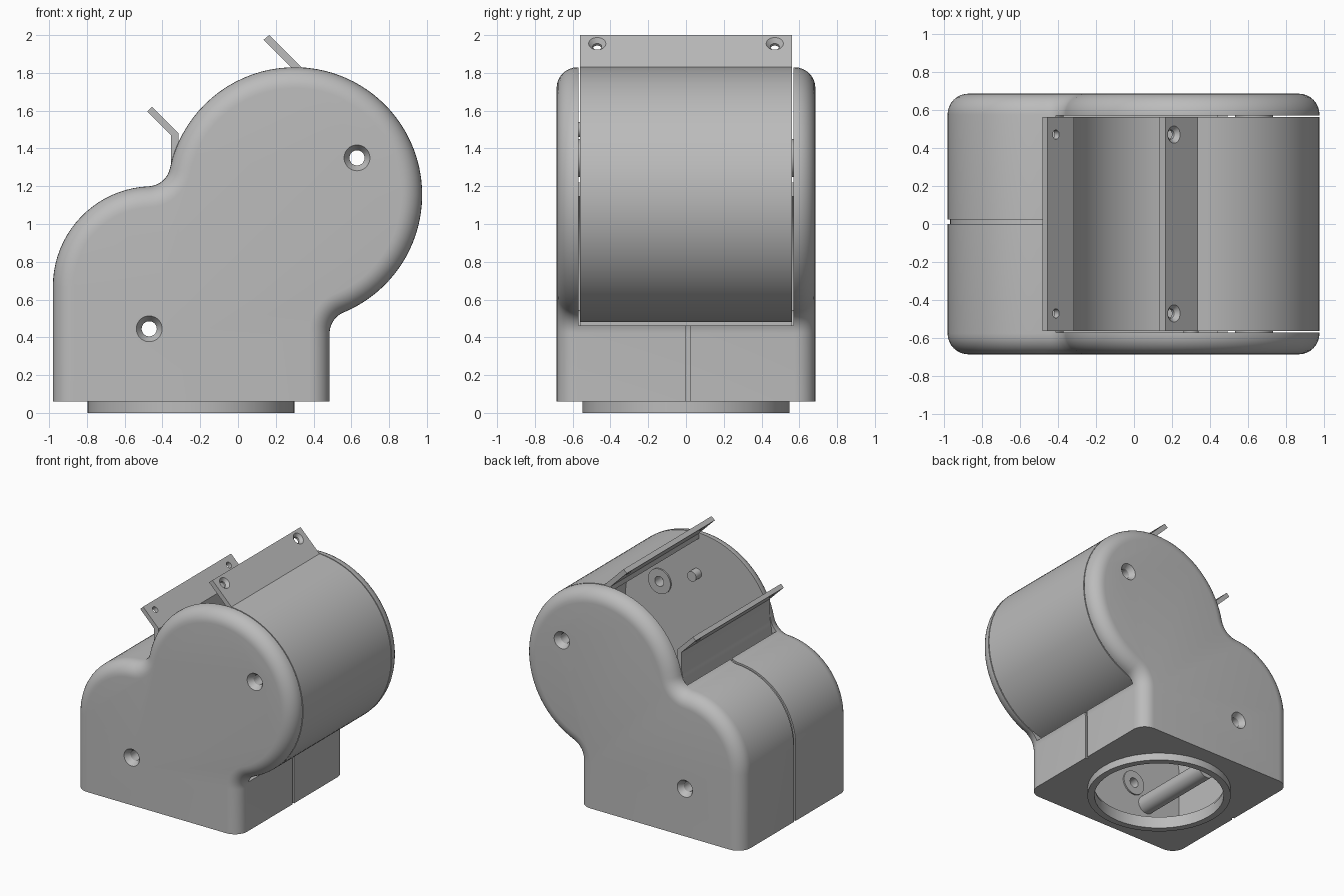
import bpy, bmesh, math
from mathutils import Vector

if "Cube" in bpy.data.objects:
    bpy.data.objects.remove(bpy.data.objects["Cube"])

# One flat grey plastic
grey = bpy.data.materials.new("grey plastic")
grey.use_nodes = True
grey.diffuse_color = (0.5, 0.5, 0.5, 1)
grey.node_tree.nodes["Principled BSDF"].inputs["Base Color"].default_value = (0.5, 0.5, 0.5, 1)

LOW, BIG = Vector((-0.45, 0.67)), Vector((0.3, 1.155))   # shoulder and drum centres (x, z)
LOW_R, BIG_R, FILLET = 0.53, 0.675, 0.12
RIGHT, FLOOR, PLATE = 0.485, 0.06, 0.57
SCREWS = [(0.63, 1.35), (-0.47, 0.445)]


def arc(c, r, a0, a1, n):
    angles = [a0 + (a1 - a0) * i / n for i in range(n + 1)]
    return [(c[0] + r * math.cos(a), c[1] + r * math.sin(a)) for a in angles]


def heading(a, b):
    return math.atan2(b[1] - a[1], b[0] - a[0])


def loft(name, rings):
    """Closed solid through rings of (y, [(x, z), ...])."""
    bm = bmesh.new()
    loops = [[bm.verts.new((x, y, z)) for x, z in pts] for y, pts in rings]
    n = len(loops[0])
    for a, b in zip(loops, loops[1:]):
        for i in range(n):
            j = (i + 1) % n
            bm.faces.new((a[i], a[j], b[j], b[i]))
    bm.faces.new(loops[0])
    bm.faces.new(loops[-1])
    bmesh.ops.recalc_face_normals(bm, faces=bm.faces)
    mesh = bpy.data.meshes.new(name)
    bm.to_mesh(mesh)
    bm.free()
    ob = bpy.data.objects.new(name, mesh)
    mesh.materials.append(grey)
    bpy.context.collection.objects.link(ob)
    return ob


def rod(name, p, q, r, r2=None):
    """Cylinder or cone from p to q."""
    p, q = Vector(p), Vector(q)
    bpy.ops.mesh.primitive_cone_add(vertices=48, radius1=r, radius2=r if r2 is None else r2,
                                    depth=(q - p).length, location=(p + q) / 2,
                                    rotation=(q - p).to_track_quat("Z", "Y").to_euler())
    ob = bpy.context.object
    ob.name = name
    ob.data.materials.append(grey)
    return ob


def box(x0, x1, z0, z1, y):
    pts = [(x0, z0), (x1, z0), (x1, z1), (x0, z1)]
    return loft("cutter", [(-y, pts), (y, pts)])


def cut(ob, cutters):
    bpy.context.view_layer.objects.active = ob
    for c in cutters:
        m = ob.modifiers.new("cut", "BOOLEAN")
        m.operation, m.solver, m.object = "DIFFERENCE", "EXACT", c
        bpy.ops.object.modifier_apply(modifier=m.name)
        bpy.data.objects.remove(c)


def outline(d):
    """Housing side outline, shrunk by d."""
    span = BIG - LOW
    da, dc = LOW_R + FILLET, BIG_R + FILLET
    along = (da * da - dc * dc + span.length_squared) / (2 * span.length)
    u = span.normalized()
    f1 = LOW + u * along + Vector((-u.y, u.x)) * math.sqrt(da * da - along * along)
    fx = RIGHT + FILLET
    f2 = Vector((fx, BIG.y - math.sqrt(dc * dc - (fx - BIG.x) ** 2)))
    a1, b1 = heading(LOW, f1), heading(BIG, f1)
    b2 = heading(BIG, f2)
    pts = [(-0.98 + d, FLOOR)]
    pts += arc(LOW, LOW_R - d, math.pi, a1, 20)
    pts += arc(f1, FILLET + d, a1 - math.pi, b1 - math.pi + 2 * math.pi * (b1 < a1), 10)[1:]
    pts += arc(BIG, BIG_R - d, b1, b2, 56)[1:]
    pts += arc(f2, FILLET + d, b2 + math.pi, math.pi, 10)[1:]
    return pts + [(RIGHT - d, FLOOR)]


# Housing: rounded side edges and a shallow groove round the middle
R, Y = 0.11, 0.685
edge = [(Y - R + R * math.cos(a), R * (1 - math.sin(a)))
        for a in [math.pi / 2 * i / 8 for i in range(9)]]
steps = [(-y, d) for y, d in edge]
steps += [(0, 0), (0, 0.014), (0.024, 0.014), (0.024, 0)]
steps += [(y, d) for y, d in reversed(edge)]
housing = loft("housing", [(y, outline(d)) for y, d in steps])

# Drum bay, clearances beside it, hollow base and bottom opening
cavity = [(-0.93, 0.1)] + arc(LOW, LOW_R - 0.05, math.pi, math.pi / 2, 20)
cavity += [(0, 1.1), (RIGHT - 0.05, 0.6), (RIGHT - 0.05, 0.1)]
cut(housing, [
    rod("cutter", (BIG.x, -PLATE, BIG.y), (BIG.x, PLATE, BIG.y), BIG_R + 0.012),
    box(0.3, 0.9, 0.462, 0.9, PLATE),
    box(-0.41, 0, 1.0, 1.6, PLATE),
    loft("cutter", [(-PLATE, cavity), (PLATE, cavity)]),
    rod("cutter", (-0.25, 0, -0.1), (-0.25, 0, 0.2), 0.5)])

# Countersunk screw holes through both side plates
for x, z in SCREWS:
    cut(housing, [rod("cutter", (x, -1, z), (x, 1, z), 0.04)])
    for s in (-1, 1):
        cut(housing, [rod("cutter", (x, s * (Y + 0.01), z), (x, s * (Y - 0.05), z), 0.075, 0.035)])
        boss = rod("screw_boss", (x, s * (PLATE + 0.01), z), (x, s * (PLATE - 0.012), z), 0.1)
        cut(boss, [rod("cutter", (x, -1, z), (x, 1, z), 0.04)])

# Collar under the base
collar = rod("base_collar", (-0.25, 0, 0), (-0.25, 0, 0.08), 0.548)
cut(collar, [rod("cutter", (-0.25, 0, -0.1), (-0.25, 0, 0.2), 0.495)])

# Drum: open shell with two slanted lips
lo, hi = math.radians(-194), math.radians(87)
section = [(0.135, 1.975), (0.165, 2.0), (0.335, 1.83)]
section += arc(BIG, BIG_R, hi, lo, 80)[1:]
section += [(-0.355, 1.47), (-0.48, 1.595), (-0.455, 1.62), (-0.315, 1.48)]
section += arc(BIG, BIG_R - 0.04, lo, math.radians(92), 80) + [(0.28, 1.83)]
drum = loft("drum", [(-0.562, section), (0.562, section)])

# Lip screw holes, countersunk on the upper lip
out = Vector((1, 0, 1)).normalized()
for s in (-1, 1):
    upper, lower = Vector((0.21, s * 0.47, 1.955)), Vector((-0.41, s * 0.47, 1.575))
    cut(drum, [rod("cutter", upper - out * 0.1, upper + out * 0.1, 0.024),
               rod("cutter", upper - out * 0.025, upper + out * 0.01, 0.022, 0.055),
               rod("cutter", lower - out * 0.1, lower + out * 0.1, 0.024)])

# Inner pin in the drum bay and hollow post in the base
rod("inner_pin", (0.3, -PLATE - 0.01, 1.5), (0.3, -0.5, 1.5), 0.04)
post = rod("base_post", (-0.6, -PLATE - 0.01, 0.3), (-0.6, 0.15, 0.3), 0.075)
cut(post, [rod("cutter", (-0.6, 0, 0.3), (-0.6, 0.3, 0.3), 0.025)])

# Smooth curved faces, keep edges sharp
bpy.ops.object.select_all(action="DESELECT")
for ob in bpy.context.scene.objects:
    if ob.type == "MESH":
        ob.select_set(True)
        bpy.context.view_layer.objects.active = ob
bpy.ops.object.shade_smooth_by_angle(angle=math.radians(30))
